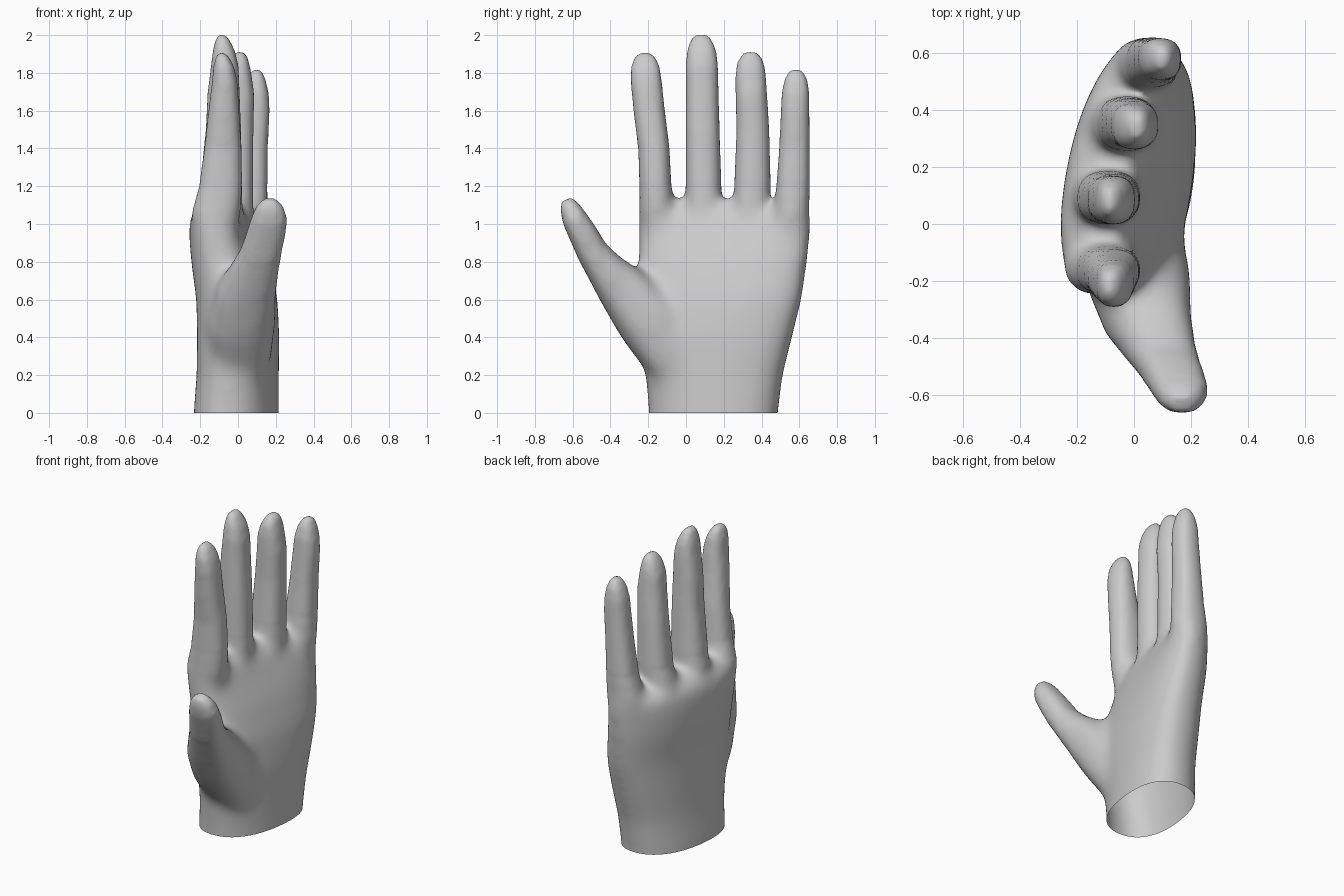
import bpy, bmesh, math
from mathutils import Vector

SIDES = 32
skin = bpy.data.materials.new("plain_grey")
skin.diffuse_color = (0.6, 0.6, 0.6, 1)


def loft(bm, rings):
    """Skin a list of closed rings and cap both ends."""
    loops = [[bm.verts.new(p) for p in ring] for ring in rings]
    for a, b in zip(loops, loops[1:]):
        for i in range(SIDES):
            j = (i + 1) % SIDES
            bm.faces.new((a[i], a[j], b[j], b[i]))
    bm.faces.new(loops[0][::-1])
    bm.faces.new(loops[-1])


def oval(front, back, side):
    """Unit rounded-box outline; lower powers are boxier."""
    for i in range(SIDES):
        a = 2 * math.pi * i / SIDES
        c, s = math.cos(a), math.sin(a)
        yield (math.copysign(abs(c) ** (front if c > 0 else back), c),
               math.copysign(abs(s) ** side, s))


def palm_ring(z, cx, y0, y1, thick, slope, bend, drop, front, back):
    """Oval section, sheared and arched across the hand, lower at the little finger."""
    cy, half = (y0 + y1) / 2, (y1 - y0) / 2
    return [Vector((cx + thick * v + slope * half * u + bend * (u * u - 0.4),
                    cy + half * u, z - drop * max(0, u)))
            for v, u in oval(front, back, 0.85)]


def digit(bm, stations):
    """Tube through (x, y, z, half depth, half width) with a rounded tip."""
    pts = [Vector(s[:3]) for s in stations]
    rings = []
    for k, (p, s) in enumerate(zip(pts, stations)):
        d = pts[min(k + 1, len(pts) - 1)] - pts[max(k - 1, 0)]
        side = Vector((0, d.z, -d.y)).normalized()
        rings.append([p + Vector((s[3] * v, 0, 0)) + side * (s[4] * u)
                      for v, u in oval(0.82, 0.82, 0.82)])
    loft(bm, rings)


bm = bmesh.new()

# wrist and palm
loft(bm, [palm_ring(*r) for r in (
    (-0.15, -0.01, -0.20, 0.48, 0.22, 0.13, 0.0, 0, 0.85, 0.9),
    (0.00, -0.01, -0.20, 0.49, 0.22, 0.13, 0.0, 0, 0.85, 0.9),
    (0.20, -0.002, -0.215, 0.515, 0.21, 0.13, 0.0, 0, 0.75, 0.9),
    (0.40, 0.00, -0.245, 0.565, 0.208, 0.13, 0.0, 0, 0.65, 0.9),
    (0.60, -0.005, -0.26, 0.615, 0.198, 0.15, 0.01, 0, 0.65, 0.85),
    (0.80, -0.035, -0.255, 0.645, 0.185, 0.17, 0.03, 0, 0.7, 0.75),
    (0.95, -0.058, -0.255, 0.66, 0.16, 0.20, 0.05, 0, 0.7, 0.62),
    (1.04, -0.07, -0.255, 0.665, 0.14, 0.21, 0.05, 0.02, 0.7, 0.62),
    (1.10, -0.06, -0.24, 0.645, 0.09, 0.23, 0.05, 0.04, 0.8, 0.7),
    (1.135, -0.05, -0.20, 0.58, 0.04, 0.24, 0.05, 0.05, 0.8, 0.8))])

# index finger
digit(bm, [(-0.10, -0.10, 0.75, 0.06, 0.06), (-0.12, -0.152, 1.04, 0.135, 0.098),
           (-0.092, -0.162, 1.2, 0.115, 0.085), (-0.08, -0.17, 1.4, 0.099, 0.083),
           (-0.075, -0.195, 1.6, 0.082, 0.083), (-0.07, -0.21, 1.75, 0.068, 0.083),
           (-0.075, -0.216, 1.83, 0.056, 0.077), (-0.083, -0.22, 1.885, 0.036, 0.058),
           (-0.085, -0.22, 1.908, 0.015, 0.03)])
# middle finger
digit(bm, [(-0.09, 0.11, 0.75, 0.06, 0.06), (-0.10, 0.095, 1.04, 0.13, 0.10),
           (-0.09, 0.093, 1.2, 0.112, 0.095), (-0.077, 0.088, 1.5, 0.094, 0.09),
           (-0.076, 0.086, 1.7, 0.085, 0.087), (-0.07, 0.084, 1.84, 0.073, 0.086),
           (-0.075, 0.082, 1.92, 0.058, 0.078), (-0.083, 0.08, 1.98, 0.036, 0.056),
           (-0.085, 0.08, 2.005, 0.015, 0.028)])
# ring finger
digit(bm, [(-0.04, 0.33, 0.75, 0.06, 0.06), (-0.045, 0.345, 1.04, 0.13, 0.10),
           (-0.025, 0.352, 1.2, 0.105, 0.097), (-0.01, 0.354, 1.5, 0.092, 0.087),
           (0.002, 0.346, 1.68, 0.085, 0.084), (0.0, 0.342, 1.78, 0.074, 0.082),
           (0.005, 0.342, 1.85, 0.056, 0.073), (0.01, 0.344, 1.895, 0.036, 0.052),
           (0.01, 0.344, 1.914, 0.015, 0.028)])
# little finger
digit(bm, [(0.05, 0.50, 0.70, 0.06, 0.06), (0.04, 0.558, 1.02, 0.122, 0.098),
           (0.062, 0.567, 1.2, 0.095, 0.089), (0.075, 0.574, 1.4, 0.083, 0.081),
           (0.09, 0.578, 1.6, 0.078, 0.076), (0.092, 0.58, 1.69, 0.072, 0.074),
           (0.094, 0.582, 1.76, 0.054, 0.063), (0.098, 0.582, 1.803, 0.034, 0.045),
           (0.10, 0.582, 1.822, 0.015, 0.024)])
# thumb
digit(bm, [(0.0, 0.03, 0.10, 0.10, 0.10), (0.01, -0.07, 0.28, 0.165, 0.15),
           (0.015, -0.19, 0.48, 0.185, 0.175), (0.045, -0.335, 0.66, 0.16, 0.14),
           (0.085, -0.427, 0.76, 0.132, 0.104), (0.12, -0.494, 0.85, 0.113, 0.085),
           (0.148, -0.546, 0.95, 0.105, 0.077), (0.165, -0.59, 1.03, 0.095, 0.068),
           (0.168, -0.617, 1.09, 0.074, 0.052), (0.168, -0.634, 1.13, 0.04, 0.03)])

bmesh.ops.recalc_face_normals(bm, faces=bm.faces)
mesh = bpy.data.meshes.new("hand")
bm.to_mesh(mesh)
bm.free()
hand = bpy.data.objects.new("hand", mesh)
bpy.context.collection.objects.link(hand)

# fuse the parts into one smooth skin
remesh = hand.modifiers.new("fuse", 'REMESH')
remesh.mode = 'VOXEL'
remesh.voxel_size = 0.016
smooth = hand.modifiers.new("soften", 'SMOOTH')
smooth.factor = 0.5
smooth.iterations = 10
fused = bpy.data.meshes.new_from_object(
    hand.evaluated_get(bpy.context.evaluated_depsgraph_get()))
hand.modifiers.clear()
hand.data = fused

bm = bmesh.new()
bm.from_mesh(fused)
# blend the finger and thumb roots into the palm, fading out along the digits
for top, outer, rounds in ((1.06, -0.36, 20), (1.14, -0.45, 10), (1.22, -0.55, 6)):
    roots = [v for v in bm.verts if v.co.z < top and v.co.y > outer]
    for _ in range(rounds):
        bmesh.ops.smooth_vert(bm, verts=roots, factor=0.5,
                              use_axis_x=True, use_axis_y=True, use_axis_z=True)
# open, flat cut at the wrist
bmesh.ops.bisect_plane(bm, geom=bm.verts[:] + bm.edges[:] + bm.faces[:],
                       plane_co=(0, 0, 0), plane_no=(0, 0, 1), clear_inner=True)
bm.to_mesh(fused)
bm.free()
fused.materials.clear()
fused.materials.append(skin)

bpy.context.view_layer.objects.active = hand
hand.select_set(True)
bpy.ops.object.shade_smooth_by_angle(angle=math.radians(60))
